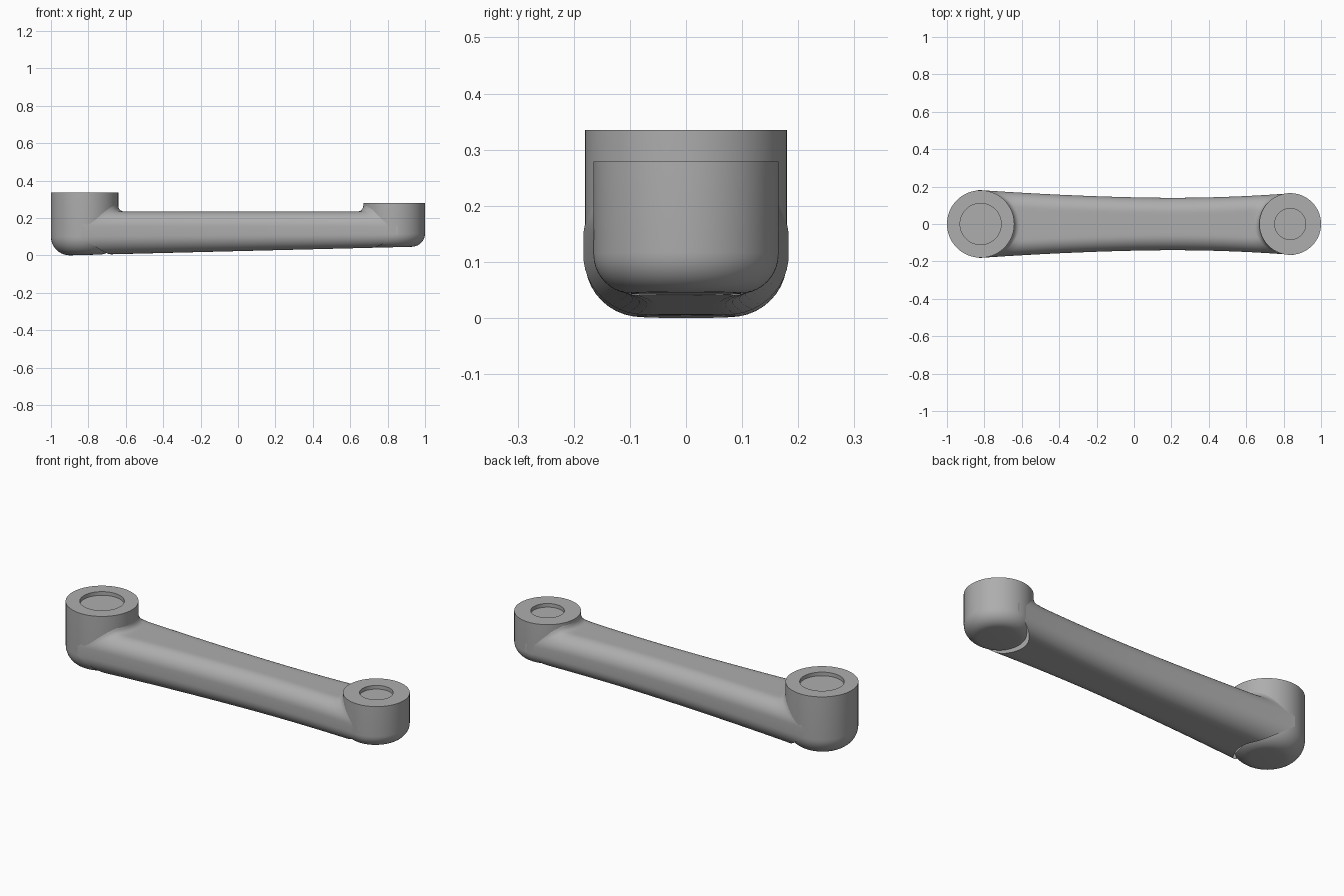
import bpy, bmesh, math

cube = bpy.data.objects.get("Cube")
if cube:
    bpy.data.objects.remove(cube, do_unlink=True)

GREY = (0.42, 0.42, 0.42, 1)
grey = bpy.data.materials.new("plain grey")
grey.use_nodes = True
grey.diffuse_color = GREY
grey.node_tree.nodes["Principled BSDF"].inputs["Base Color"].default_value = GREY

ARM_TOP = 0.234
FILLET = 0.032
LEFT_X, LEFT_R = -0.82, 0.18
RIGHT_X, RIGHT_R = 0.835, 0.165


def underside(x):
    """Gently rising bottom plane shared by all parts."""
    return max(0.0, 0.025 * (x + 0.9))


def half_width(x):
    """Waisted outline of the arm."""
    if x < 0.2:
        return 0.14 + 0.041 * ((0.2 - x) / 1.02) ** 1.7
    return 0.14 + 0.024 * ((x - 0.2) / 0.635) ** 2


def finish(bm, name):
    bmesh.ops.recalc_face_normals(bm, faces=bm.faces)
    mesh = bpy.data.meshes.new(name)
    bm.to_mesh(mesh)
    bm.free()
    mesh.materials.append(grey)
    obj = bpy.data.objects.new(name, mesh)
    bpy.context.collection.objects.link(obj)
    bpy.ops.object.select_all(action='DESELECT')
    obj.select_set(True)
    bpy.context.view_layer.objects.active = obj
    bpy.ops.object.shade_smooth_by_angle(angle=math.radians(35))


def bridge(bm, rings):
    for a, b in zip(rings, rings[1:]):
        n = len(a)
        for i in range(n):
            j = (i + 1) % n
            bm.faces.new((a[i], a[j], b[j], b[i]))
    bm.faces.new(rings[0])
    bm.faces.new(rings[-1])


def boss(name, cx, r, top, round_r, hole_r, depth=0.02, sides=72):
    """Upright round end with a rounded bottom and a shallow recess on top."""
    profile = []
    for k in range(11):
        a = k / 10 * math.pi / 2
        profile.append((r - round_r + round_r * math.sin(a),
                        round_r * (1 - math.cos(a)), True))
    profile += [(r, top, False), (hole_r, top, False), (hole_r, top - depth, False)]
    bm = bmesh.new()
    rings = []
    for radius, z, on_floor in profile:
        ring = []
        for i in range(sides):
            a = 2 * math.pi * i / sides
            x, y = cx + radius * math.cos(a), radius * math.sin(a)
            ring.append(bm.verts.new((x, y, z + underside(x) if on_floor else z)))
        rings.append(ring)
    bridge(bm, rings)
    finish(bm, name)


def section(steps=10):
    """Rounded rectangle as (side, up, corner cos, corner sin), counter-clockwise."""
    pts = []
    for q, (sy, sz) in enumerate([(1, 1), (-1, 1), (-1, -1), (1, -1)]):
        for k in range(steps + 1):
            a = math.pi / 2 * (q + k / steps)
            pts.append((sy, sz, math.cos(a), math.sin(a)))
        if q % 2 == 0:  # extra points across the flat top and bottom
            for k in range(1, 8):
                pts.append((sy * (1 - k / 4), sz, 0, sz))
    return pts


def arm():
    """Loft whose end rows follow the boss walls and flare up into a fillet."""
    near = [-0.02, 0] + [FILLET * (1 - math.cos(k / 8 * math.pi / 2)) for k in range(1, 9)]
    rows = [(d, 0) for d in near]
    rows += [(FILLET, k / 32) for k in range(1, 32)]
    rows += [(d, 1) for d in reversed(near)]
    bm = bmesh.new()
    rings = []
    for d, t in rows:
        ring = []
        for sy, sz, c, s in section():
            # corner radius and side position on a nominal straight row
            xm = LEFT_X + (RIGHT_X - LEFT_X) * t
            low_r = 0.1 + (0.07 - 0.1) * t
            r = 0.08 if sz > 0 else low_r
            w = half_width(xm)
            frac = min(1, abs(sy * (w - r) + c * r) / w)
            bow = math.sqrt(1 - frac * frac)
            xl = LEFT_X + LEFT_R * bow
            xr = RIGHT_X - RIGHT_R * bow
            if t == 0:
                x = xl + d
            elif t == 1:
                x = xr - d
            else:
                x = xl + d + (xr - xl - 2 * d) * t
            y = sy * (half_width(x) - r) + c * r
            z = ARM_TOP - r + s * r if sz > 0 else underside(x) + r + s * r
            # concave blend up the boss walls
            gap = min(math.hypot(x - LEFT_X, y) - LEFT_R,
                      math.hypot(x - RIGHT_X, y) - RIGHT_R)
            if sz > 0 and gap < FILLET:
                u = FILLET - max(gap, 0)
                z += max(s, 0) ** 2 * (FILLET - math.sqrt(max(FILLET ** 2 - u * u, 0)))
            ring.append(bm.verts.new((x, y, z)))
        rings.append(ring)
    bridge(bm, rings)
    finish(bm, "arm")


arm()
boss("large_end_boss", LEFT_X, LEFT_R, 0.335, 0.1, 0.11)
boss("small_end_boss", RIGHT_X, RIGHT_R, 0.279, 0.07, 0.083)
